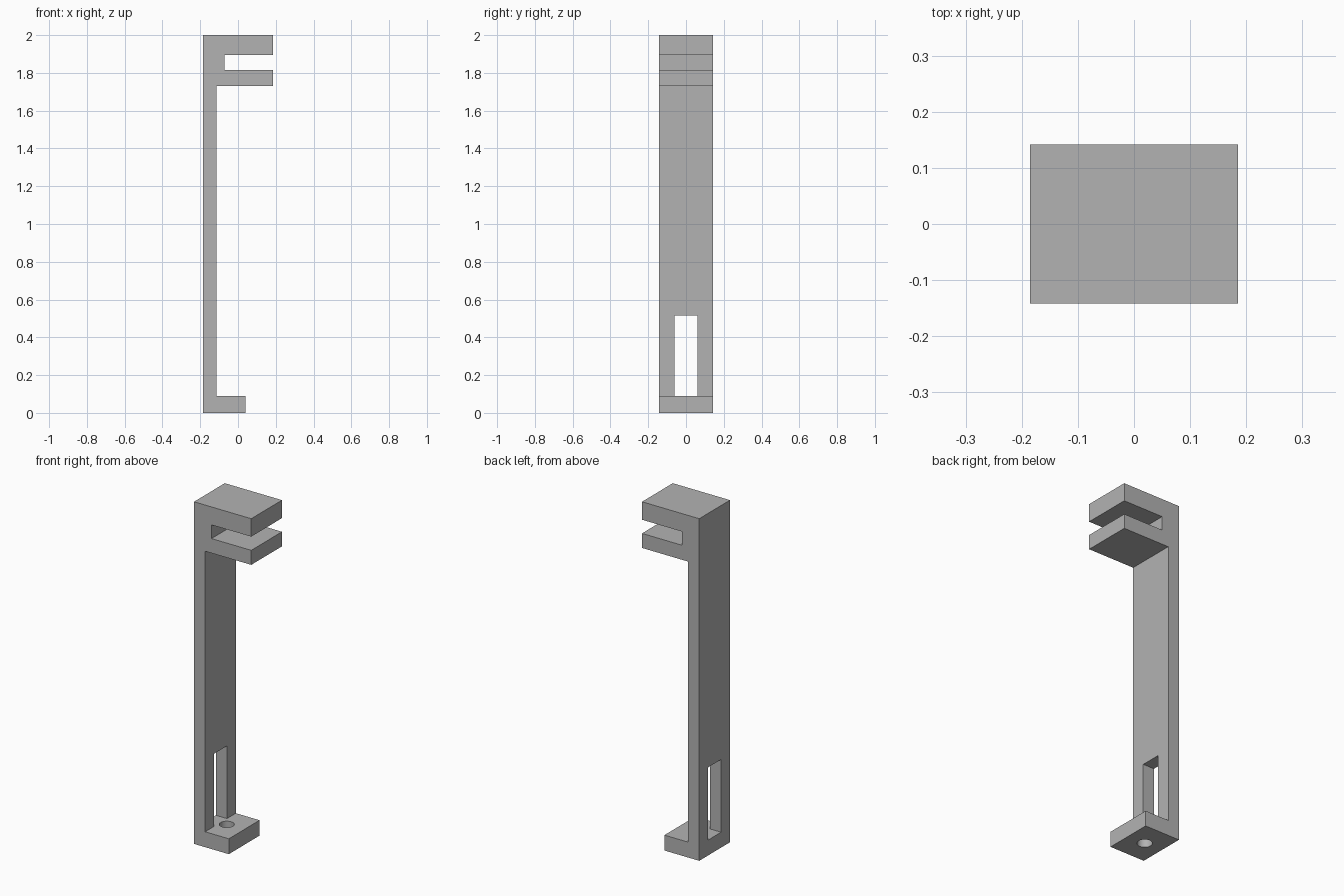
import bpy
import bmesh
from mathutils import Matrix, Vector

cube = bpy.data.objects.get("Cube")
if cube:
    bpy.data.objects.remove(cube, do_unlink=True)

grey = bpy.data.materials.new("plain grey")
grey.use_nodes = True
grey.diffuse_color = (0.45, 0.45, 0.45, 1)
grey.node_tree.nodes["Principled BSDF"].inputs["Base Color"].default_value = (0.45, 0.45, 0.45, 1)

HALF_X, HALF_Y, HEIGHT = 0.185, 0.142, 2.0
WALL_X = -0.113      # inner face of the upright
FOOT_X, FOOT_Z = 0.04, 0.09


def make_object(name, bm):
    bmesh.ops.recalc_face_normals(bm, faces=bm.faces)
    mesh = bpy.data.meshes.new(name)
    bm.to_mesh(mesh)
    bm.free()
    mesh.materials.append(grey)
    obj = bpy.data.objects.new(name, mesh)
    bpy.context.scene.collection.objects.link(obj)
    return obj


def cut(target, cutter):
    cutter.hide_render = True
    mod = target.modifiers.new(cutter.name, "BOOLEAN")
    mod.operation = "DIFFERENCE"
    mod.solver = "EXACT"
    mod.object = cutter
    bpy.ops.object.select_all(action="DESELECT")
    target.select_set(True)
    bpy.context.view_layer.objects.active = target
    bpy.ops.object.modifier_apply(modifier=mod.name)
    bpy.data.objects.remove(cutter, do_unlink=True)


# Bracket body: side profile with foot, upright and forked jaw, extruded in y
profile = [
    (-HALF_X, 0), (FOOT_X, 0), (FOOT_X, FOOT_Z), (WALL_X, FOOT_Z),
    (WALL_X, 1.73), (HALF_X, 1.73), (HALF_X, 1.815), (-0.072, 1.815),
    (-0.072, 1.895), (HALF_X, 1.895), (HALF_X, HEIGHT), (-HALF_X, HEIGHT),
]
bm = bmesh.new()
side = bm.faces.new([bm.verts.new((x, -HALF_Y, z)) for x, z in profile])
grown = bmesh.ops.extrude_face_region(bm, geom=[side], use_keep_orig=True)
bmesh.ops.translate(bm, vec=(0, 2 * HALF_Y, 0),
                    verts=[g for g in grown["geom"] if isinstance(g, bmesh.types.BMVert)])
bracket = make_object("bracket", bm)

# Slot through the lower upright, level with the top of the foot
slot_low, slot_high = FOOT_Z, 0.515
bm = bmesh.new()
bmesh.ops.create_cube(bm, size=1, matrix=Matrix.LocRotScale(
    Vector((-0.15, 0, (slot_low + slot_high) / 2)), None,
    Vector((0.16, 0.12, slot_high - slot_low))))
cut(bracket, make_object("slot_cutter", bm))

# Round screw hole in the foot
bm = bmesh.new()
bmesh.ops.create_cone(bm, cap_ends=True, segments=32, radius1=0.04, radius2=0.04, depth=0.3,
                      matrix=Matrix.Translation(((FOOT_X - HALF_X) / 2, 0, 0.05)))
cut(bracket, make_object("screw_hole_cutter", bm))

# Smooth the hole wall, keep the block edges sharp
bpy.ops.object.shade_smooth_by_angle()
